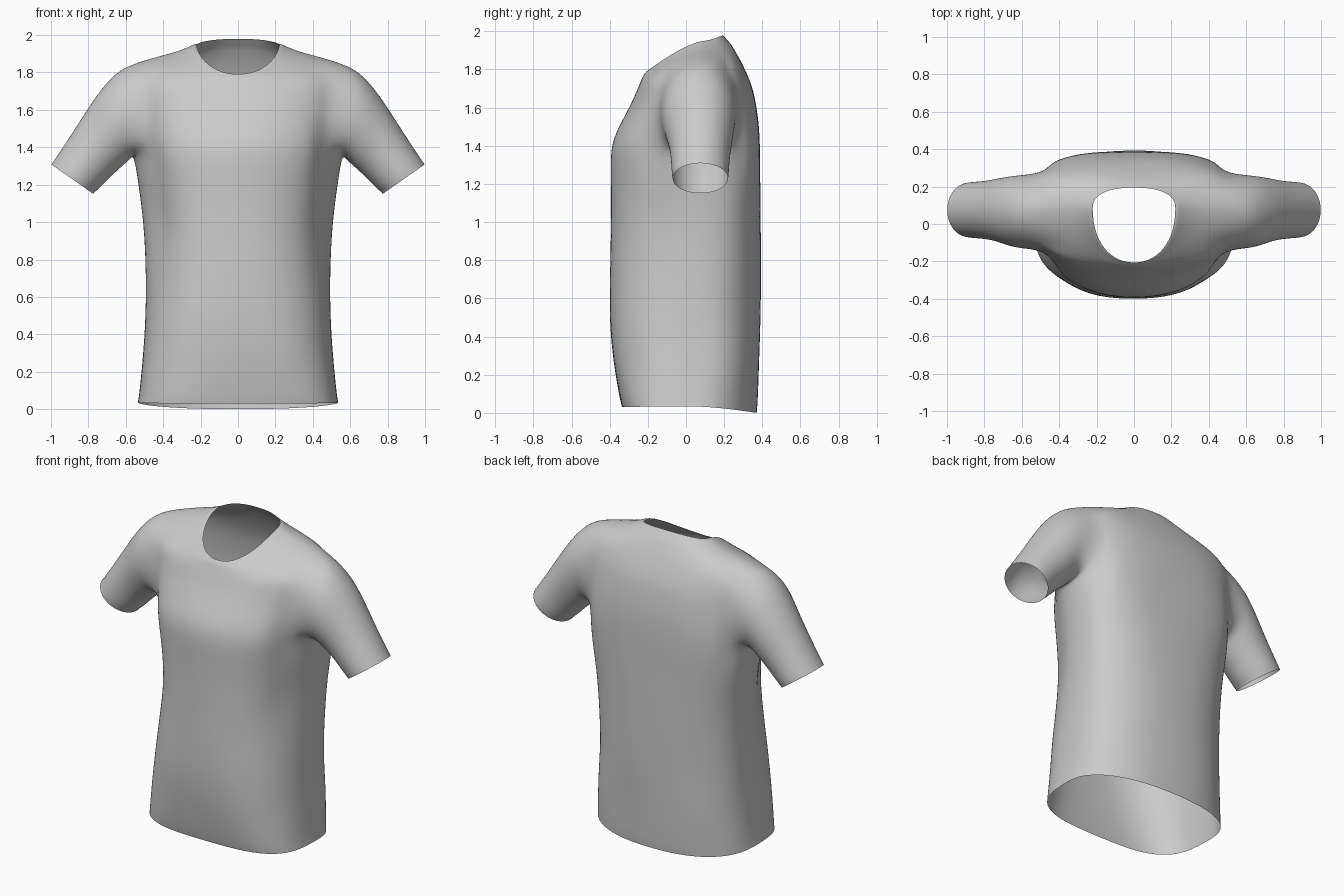
import bpy, bmesh, math
from mathutils import Vector

if "Cube" in bpy.data.objects:
    bpy.data.objects.remove(bpy.data.objects["Cube"], do_unlink=True)

fabric = bpy.data.materials.new("grey_fabric")
fabric.use_nodes = True
GREY = (0.6, 0.6, 0.6, 1)
fabric.diffuse_color = GREY
fabric.node_tree.nodes["Principled BSDF"].inputs["Base Color"].default_value = GREY

COLS = 32
HALF = COLS // 2
ARM = 3           # armhole half width in columns

# half width, front y, side y, back y, front z, side z, back z
RINGS = [
    (.538, -.337, .04, .372, .03, .035, 0),
    (.53, -.35, .05, .378, .08, .08, .06),
    (.51, -.385, .07, .385, .28, .28, .28),
    (.495, -.405, .08, .393, .5, .5, .5),
    (.495, -.40, .09, .395, .75, .75, .75),
    (.508, -.395, .09, .393, 1, 1, 1),
    (.538, -.395, .09, .39, 1.22, 1.22, 1.22),
    (.56, -.40, .08, .39, 1.39, 1.36, 1.36),   # armhole bottom
    (.56, -.36, .08, .385, 1.49, 1.48, 1.5),
    (.575, -.31, .08, .37, 1.58, 1.6, 1.61),
    (.59, -.275, .08, .35, 1.65, 1.73, 1.71),
    (.59, -.25, .08, .31, 1.71, 1.84, 1.8),    # armhole top
    (.46, -.235, .085, .28, 1.745, 1.88, 1.86),
    (.33, -.225, .085, .25, 1.77, 1.91, 1.91),
    (.25, -.215, .085, .238, 1.78, 1.945, 1.93),
    (.235, -.212, .085, .225, 1.785, 1.953, 1.945),
    (.222, -.207, .085, .195, 1.79, 1.948, 1.98),
]
LOW, TOP = 7, 11


def bump(value, centre, width):
    return math.exp(-((value - centre) / width) ** 2)


def body_point(ring, j):
    """Point on a body ring: full front corners at the hem, broad upper back."""
    a, front, side, back, zf, zs, zb = ring
    t = 2 * math.pi * j / COLS
    c, s = math.cos(t), math.sin(t)
    if s > 0:
        depth, z_end = back - side, zb
        power = .85 - .2 * bump(zs, 1.35, .35)
    else:
        depth, z_end = side - front, zf
        power = .92 - .3 * bump(zs, 0, .6)
    x = a * math.copysign(abs(c) ** power, c)
    y = side + depth * math.copysign(abs(s) ** power, s)
    z = zs + (z_end - zs) * abs(s) ** 1.25
    # draped hollow between chest and side seam, deeper on one side
    if s < 0:
        deep = .14 if c < 0 else .08
        x *= 1 - deep * bump(abs(s), .5, .25) * bump(z, 1.05, .27)
    # soft diagonal folds near the hem
    y += .012 * bump(z, .35, .22) * abs(c) * math.sin(14 * z + 9 * x)
    return Vector((x, y, z))


# top (x, z), bottom (x, z), y centre, y half width
SLEEVE = [
    ((.66, 1.795), (.575, 1.335), .065, .198),
    ((.735, 1.71), (.62, 1.295), .07, .185),
    ((.80, 1.615), (.66, 1.26), .075, .17),
    ((.87, 1.505), (.70, 1.22), .075, .158),
    ((.945, 1.39), (.745, 1.175), .075, .153),
    ((.985, 1.33), (.765, 1.16), .075, .15),
    ((1.0, 1.31), (.772, 1.15), .075, .147),
]


def sleeve_point(ring, t, sign):
    top, bottom, yc, w = ring
    k = (1 + math.cos(t)) / 2
    return Vector((sign * (bottom[0] + (top[0] - bottom[0]) * k),
                   yc + w * math.sin(t),
                   bottom[1] + (top[1] - bottom[1]) * k))


bm = bmesh.new()

# body tube, leaving both armholes open
grid = [[bm.verts.new(body_point(r, j)) for j in range(COLS)] for r in RINGS]
for i in range(len(RINGS) - 1):
    for j in range(COLS):
        middle = j + .5
        from_side = min(middle, COLS - middle, abs(middle - HALF))
        if LOW <= i < TOP and from_side < ARM:
            continue
        n = (j + 1) % COLS
        bm.faces.new((grid[i][j], grid[i][n], grid[i + 1][n], grid[i + 1][j]))

# sleeves grown from the armhole edges
path = [(TOP, j) for j in range(ARM + 1)]
path += [(i, ARM) for i in range(TOP - 1, LOW, -1)]
path += [(LOW, j) for j in range(ARM, -ARM - 1, -1)]
path += [(i, -ARM) for i in range(LOW + 1, TOP)]
path += [(TOP, j) for j in range(-ARM, 0)]
N = len(path)
armhole = ((.59, 1.84), (.56, 1.36), .07, .205)
for sign in (1, -1):
    loop = [grid[i][j % COLS if sign > 0 else (HALF - j) % COLS] for i, j in path]
    for k, v in enumerate(loop):      # round off the armhole
        goal = sleeve_point(armhole, 2 * math.pi * k / N, sign)
        v.co.y += (goal.y - v.co.y) * .6
        v.co.z += (goal.z - v.co.z) * .6
    for ring in SLEEVE:
        new = [bm.verts.new(sleeve_point(ring, 2 * math.pi * k / N, sign)) for k in range(N)]
        for k in range(N):
            n = (k + 1) % N
            bm.faces.new((loop[k], loop[n], new[n], new[k]))
        loop = new

bmesh.ops.recalc_face_normals(bm, faces=bm.faces)
mesh = bpy.data.meshes.new("shirt")
bm.to_mesh(mesh)
bm.free()
mesh.materials.append(fabric)
shirt = bpy.data.objects.new("shirt", mesh)
bpy.context.collection.objects.link(shirt)

bpy.context.view_layer.objects.active = shirt
shirt.select_set(True)
bpy.ops.object.shade_smooth()
smooth = shirt.modifiers.new("soft_cloth", "SUBSURF")
smooth.levels = smooth.render_levels = 2
